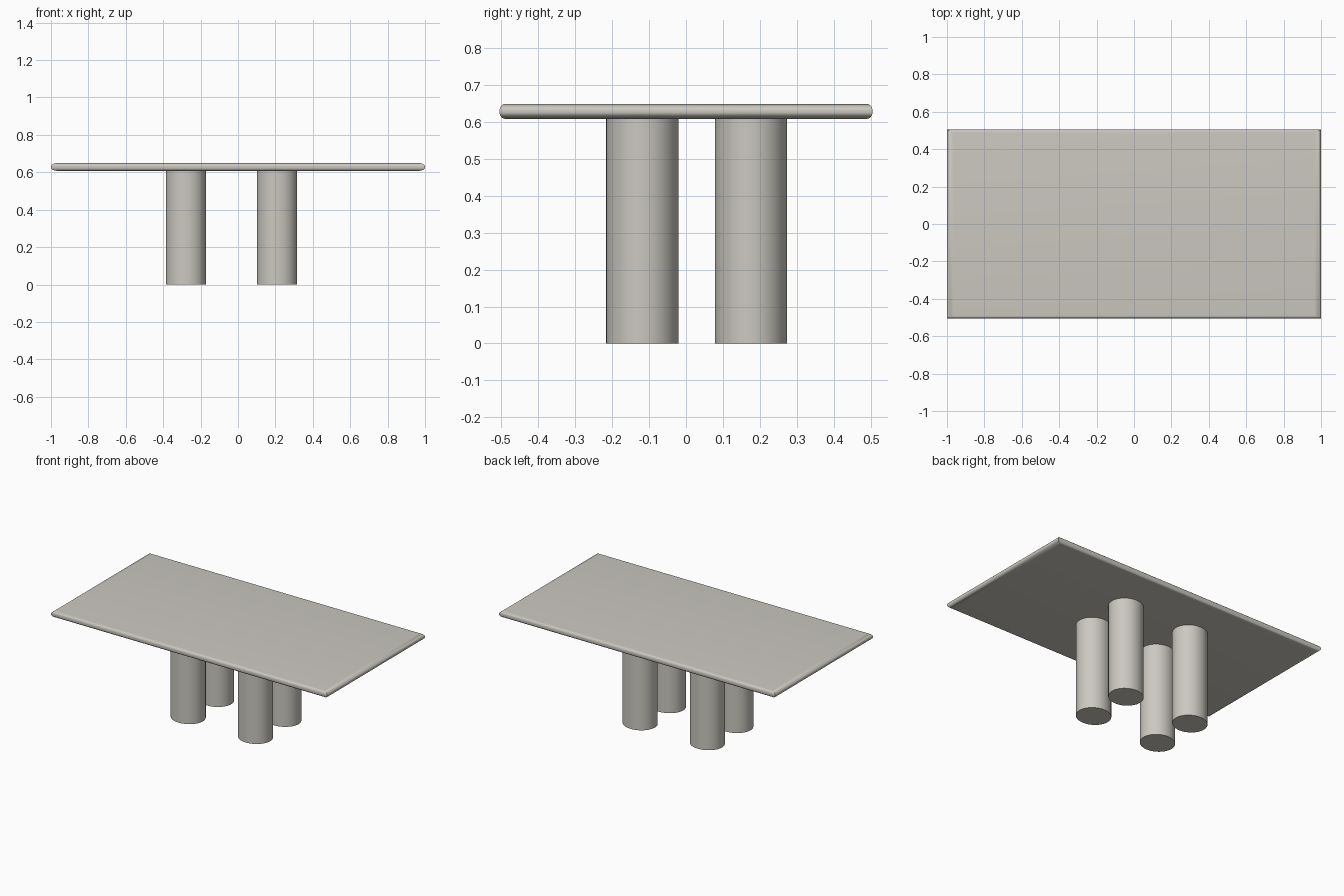
import bpy, bmesh, math

if "Cube" in bpy.data.objects:
    bpy.data.objects.remove(bpy.data.objects["Cube"])

stone = bpy.data.materials.new("warm_grey")
stone.diffuse_color = (0.60, 0.58, 0.53, 1)
stone.use_nodes = True
stone.node_tree.nodes["Principled BSDF"].inputs["Base Color"].default_value = stone.diffuse_color


def finish(name, bm):
    bmesh.ops.recalc_face_normals(bm, faces=bm.faces)
    mesh = bpy.data.meshes.new(name)
    bm.to_mesh(mesh)
    bm.free()
    mesh.materials.append(stone)
    ob = bpy.data.objects.new(name, mesh)
    bpy.context.collection.objects.link(ob)
    bpy.ops.object.select_all(action='DESELECT')
    ob.select_set(True)
    bpy.context.view_layer.objects.active = ob
    bpy.ops.object.shade_smooth_by_angle(angle=math.radians(35))
    return ob


# Table top: stacked rectangles following a rounded rim, mitred corners
Z0, Z1 = 0.608, 0.649
RX, RY, RZ = 0.034, 0.017, 0.018
STEPS = 8
profile = []
for i in range(STEPS + 1):
    a = math.pi / 2 * i / STEPS
    profile.append((1 - math.cos(a), Z1 - RZ + RZ * math.sin(a)))
profile = [(d, Z0 + Z1 - z) for d, z in reversed(profile)] + profile

bm = bmesh.new()
rings = []
for d, z in profile:
    hx, hy = 1.0 - RX * d, 0.505 - RY * d
    rings.append([bm.verts.new((sx * hx, sy * hy, z))
                  for sx, sy in ((-1, -1), (1, -1), (1, 1), (-1, 1))])
for lo, hi in zip(rings, rings[1:]):
    for k in range(4):
        n = (k + 1) % 4
        bm.faces.new((lo[k], lo[n], hi[n], hi[k]))
bm.faces.new(rings[0][::-1])
bm.faces.new(rings[-1])
finish("table_top", bm)

# Four slightly oval column legs, standing a little off centre
HEIGHT = 0.612
for side, x in (("left", -0.278), ("right", 0.209)):
    for end, y in (("front", -0.118), ("back", 0.176)):
        bm = bmesh.new()
        bmesh.ops.create_cone(bm, cap_ends=True, segments=64,
                              radius1=1, radius2=1, depth=HEIGHT)
        bmesh.ops.scale(bm, vec=(0.107, 0.098, 1), verts=bm.verts)
        bmesh.ops.translate(bm, vec=(x, y, HEIGHT / 2), verts=bm.verts)
        finish(f"{end}_{side}_leg", bm)
